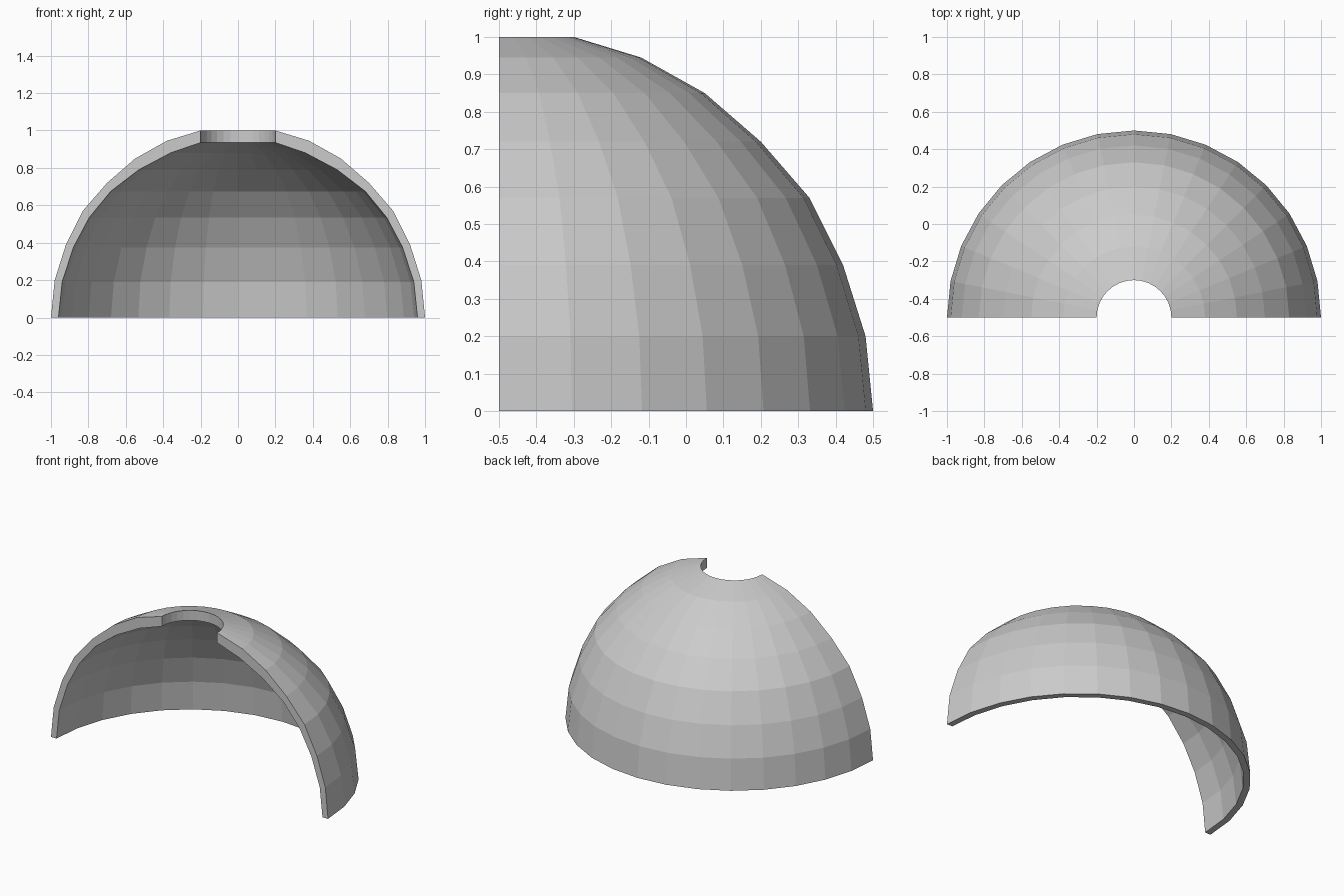
import bpy, bmesh, math

if "Cube" in bpy.data.objects:
    bpy.data.objects.remove(bpy.data.objects["Cube"])

SEGMENTS = 16
CENTRE_Y = -0.5

# Closed wall section (radius, height): outer curve up, inner curve down
OUTER = [(1.0, 0), (0.98, 0.2), (0.92, 0.39), (0.83, 0.57),
         (0.70, 0.72), (0.55, 0.85), (0.38, 0.945), (0.2, 1.0)]
INNER = [(0.2, 0.935), (0.36, 0.88), (0.53, 0.79), (0.68, 0.675),
         (0.795, 0.535), (0.88, 0.375), (0.94, 0.19), (0.96, 0)]


def swept_half_shell(name, section):
    bm = bmesh.new()
    rings = []
    for i in range(SEGMENTS + 1):
        a = math.pi * i / SEGMENTS
        rings.append([bm.verts.new((r * math.cos(a), CENTRE_Y + r * math.sin(a), z))
                      for r, z in section])
    n = len(section)
    for a, b in zip(rings, rings[1:]):
        for j in range(n):
            k = (j + 1) % n
            bm.faces.new((a[j], b[j], b[k], a[k]))
    # Cut ends of the wall, one quad per band
    for ring in (rings[0], rings[-1]):
        for j in range(n // 2 - 1):
            bm.faces.new((ring[j], ring[j + 1], ring[n - 2 - j], ring[n - 1 - j]))
    bmesh.ops.recalc_face_normals(bm, faces=bm.faces)
    mesh = bpy.data.meshes.new(name)
    bm.to_mesh(mesh)
    bm.free()
    obj = bpy.data.objects.new(name, mesh)
    bpy.context.collection.objects.link(obj)
    return obj


# Half dome with a round opening at the crown
swept_half_shell("half_dome_shell", OUTER + INNER)
